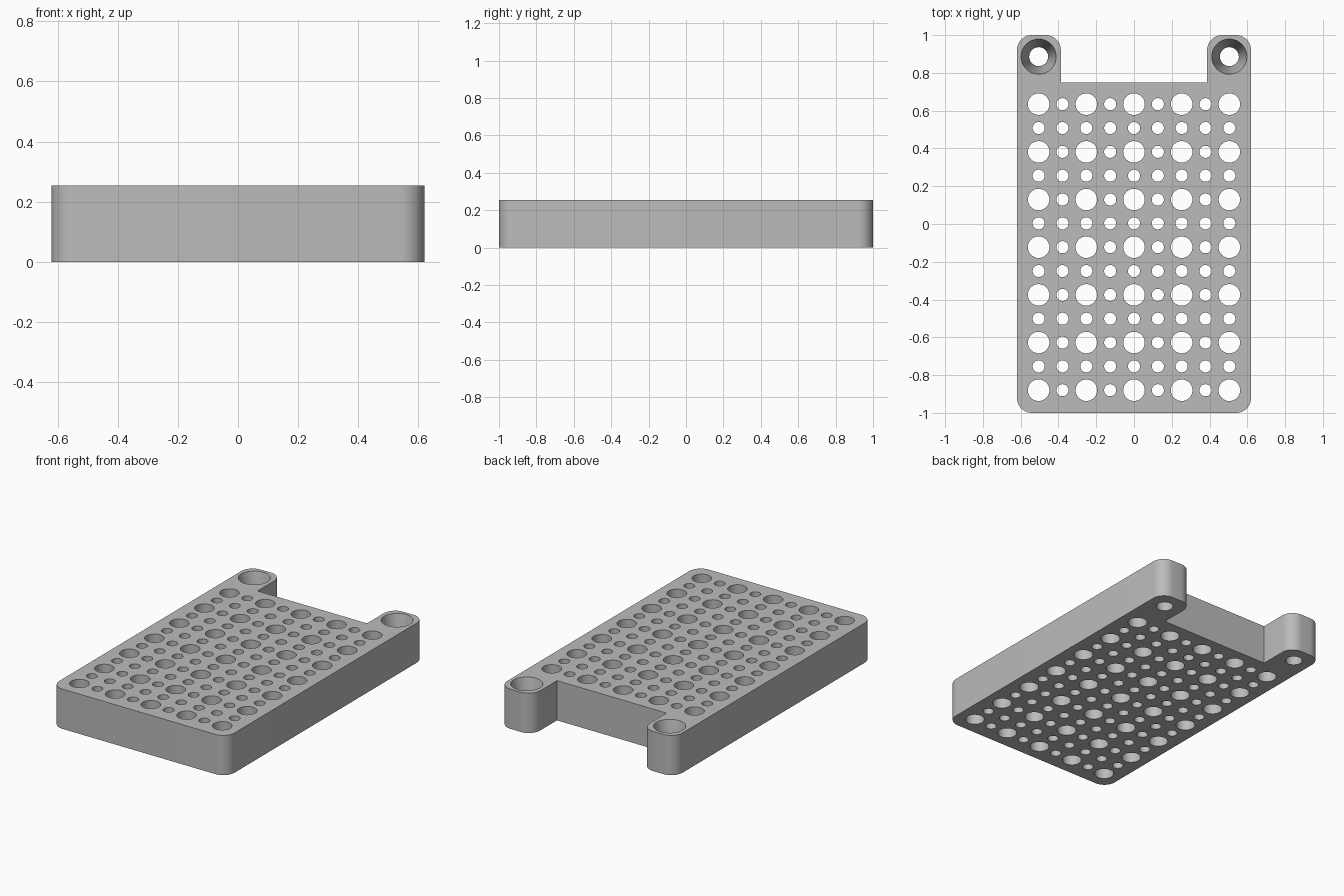
import bpy, bmesh, math

cube = bpy.data.objects.get("Cube")
if cube:
    bpy.data.objects.remove(cube, do_unlink=True)

HEIGHT = 0.254
HALF_W = 0.62
TAB_INNER = 0.387
NOTCH_Y = 0.75
CORNER = 0.08
PITCH = 0.1262

grey = bpy.data.materials.new("plain grey")
grey.use_nodes = True
colour = (0.5, 0.5, 0.5, 1)
grey.diffuse_color = colour
grey.node_tree.nodes["Principled BSDF"].inputs["Base Color"].default_value = colour


def mesh_object(name, bm):
    bmesh.ops.recalc_face_normals(bm, faces=bm.faces)
    mesh = bpy.data.meshes.new(name)
    bm.to_mesh(mesh)
    bm.free()
    mesh.materials.append(grey)
    ob = bpy.data.objects.new(name, mesh)
    bpy.context.collection.objects.link(ob)
    return ob


def add_bore(bm, x, y, profile, sides=32):
    """Closed solid of revolution through (radius, z) pairs."""
    rings = []
    for r, z in profile:
        rings.append([bm.verts.new((x + r * math.cos(math.tau * i / sides),
                                    y + r * math.sin(math.tau * i / sides), z))
                      for i in range(sides)])
    for low, high in zip(rings, rings[1:]):
        for i in range(sides):
            j = (i + 1) % sides
            bm.faces.new((low[i], low[j], high[j], high[i]))
    bm.faces.new(rings[0][::-1])
    bm.faces.new(rings[-1])


# Plate outline with two mounting tabs at the back
right = [(HALF_W, -1), (HALF_W, 1), (TAB_INNER, 1), (TAB_INNER, NOTCH_Y)]
outline = right + [(-x, y) for x, y in reversed(right)]
bm = bmesh.new()
base = bm.faces.new([bm.verts.new((x, y, 0)) for x, y in outline])
top = bmesh.ops.extrude_face_region(bm, geom=[base])["geom"]
bmesh.ops.translate(bm, vec=(0, 0, HEIGHT),
                    verts=[v for v in top if isinstance(v, bmesh.types.BMVert)])

# Round every upright edge except the inside notch corners
upright = [e for e in bm.edges
           if abs(e.verts[0].co.z - e.verts[1].co.z) > 0.1
           and abs(e.verts[0].co.y) > 0.9]
bmesh.ops.bevel(bm, geom=upright, offset=CORNER, segments=10, profile=0.5,
                affect='EDGES')
plate = mesh_object("perforated_plate", bm)

# Grid of alternating large and small through holes
bm = bmesh.new()
for row in range(13):
    for col in range(9):
        radius = 0.057 if row % 2 == 0 and col % 2 == 0 else 0.032
        add_bore(bm, (col - 4) * PITCH, -0.88 + row * PITCH,
                 [(radius, -0.02), (radius, HEIGHT + 0.02)])

# Tapered screw holes in the tabs
for side in (-1, 1):
    add_bore(bm, side * 4 * PITCH, 0.886,
             [(0.05, -0.02), (0.05, 0.05), (0.093, HEIGHT), (0.093, HEIGHT + 0.02)], 48)
cutter = mesh_object("hole_cutter", bm)
cutter.hide_render = True

# Cut the holes and finish the shading
mod = plate.modifiers.new("holes", 'BOOLEAN')
mod.operation = 'DIFFERENCE'
mod.solver = 'EXACT'
mod.object = cutter
bpy.ops.object.select_all(action='DESELECT')
bpy.context.view_layer.objects.active = plate
plate.select_set(True)
bpy.ops.object.modifier_apply(modifier=mod.name)
bpy.data.objects.remove(cutter, do_unlink=True)
bpy.ops.object.shade_smooth_by_angle(angle=math.radians(30))
